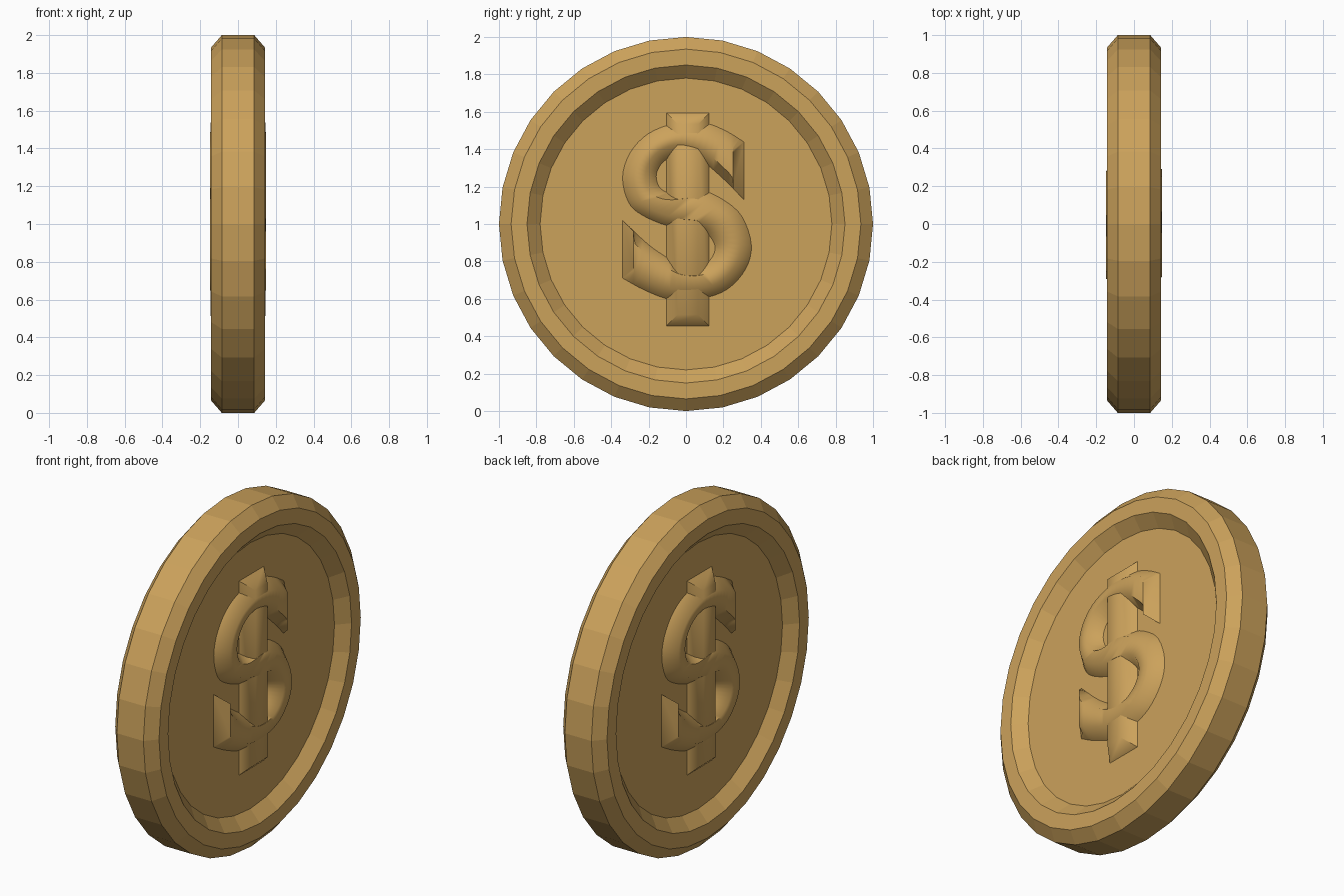
import bpy, bmesh, math
from mathutils import Vector

cube = bpy.data.objects.get("Cube")
if cube:
    bpy.data.objects.remove(cube)

FLOOR, CREST, INSET = 0.08, 0.147, 0.06

gold = bpy.data.materials.new("gold")
gold.use_nodes = True
GOLD = (0.6, 0.36, 0.105, 1)
gold.diffuse_color = GOLD
gold.node_tree.nodes["Principled BSDF"].inputs["Base Color"].default_value = GOLD


def finish(name, bm, smooth=False):
    bmesh.ops.recalc_face_normals(bm, faces=bm.faces)
    mesh = bpy.data.meshes.new(name)
    bm.to_mesh(mesh)
    bm.free()
    mesh.materials.append(gold)
    obj = bpy.data.objects.new(name, mesh)
    bpy.context.collection.objects.link(obj)
    if smooth:
        bpy.ops.object.select_all(action='DESELECT')
        obj.select_set(True)
        bpy.context.view_layer.objects.active = obj
        bpy.ops.object.shade_smooth_by_angle(angle=math.radians(55))
    return obj


def loft(bm, rings):
    """Bridge closed rings of points and cap both ends."""
    rows = [[bm.verts.new(p) for p in ring] for ring in rings]
    for a, b in zip(rows, rows[1:]):
        for i in range(len(a)):
            j = (i + 1) % len(a)
            bm.faces.new((a[i], a[j], b[j], b[i]))
    bm.faces.new(rows[0])
    bm.faces.new(rows[-1])


def catmull(points, steps):
    """Smooth path through the given points."""
    pts = [Vector(p) for p in points]
    pts = [2 * pts[0] - pts[1]] + pts + [2 * pts[-1] - pts[-2]]
    out = []
    for a, b, c, d in zip(pts, pts[1:], pts[2:], pts[3:]):
        for k in range(steps):
            t = k / steps
            out.append(0.5 * (2 * b + (c - a) * t + (2 * a - 5 * b + 4 * c - d) * t ** 2
                              + (3 * b - a - 3 * c + d) * t ** 3))
    return out + [pts[-2]]


# Coin body: lathe around x, with a raised rim and a recessed face each side
half = [(FLOOR, 0.78), (0.142, 0.85), (0.142, 0.935), (0.086, 1.0)]
profile = half + [(-x, r) for x, r in reversed(half)]
SIDES = 32
bm = bmesh.new()
loft(bm, [[(x, r * math.sin(math.tau * i / SIDES), 1 + r * math.cos(math.tau * i / SIDES))
           for i in range(SIDES)] for x, r in profile])
finish("coin_body", bm)

# Both edges of the curved relief ribbon, as (y, z) pairs from top end to bottom end
edge_a = [(.31, 1.44), (.21, 1.5), (.1, 1.54), (-.05, 1.54), (-.2, 1.485), (-.3, 1.38),
          (-.34, 1.25), (-.31, 1.12), (-.24, 1.05), (-.1, .99), (.03, .975), (.11, .95),
          (.155, .88), (.13, .81), (.06, .77), (-.03, .775), (-.1, .82), (-.2, .89),
          (-.34, 1.02)]
edge_b = [(.31, 1.13), (.2, 1.24), (.09, 1.33), (-.03, 1.365), (-.11, 1.34), (-.15, 1.29),
          (-.157, 1.24), (-.13, 1.185), (-.05, 1.16), (.08, 1.18), (.2, 1.13), (.3, 1.04),
          (.35, .89), (.32, .76), (.22, .65), (.08, .6), (-.08, .595), (-.22, .645),
          (-.34, .71)]
ribbon_edges = list(zip(catmull(edge_a, 4), catmull(edge_b, 4)))


def relief(side, label):
    # Curved ribbon with chamfered sides and ends
    rings = []
    for i, (a, b) in enumerate(ribbon_edges):
        inward = (b - a).normalized() * INSET
        ca, cb = a + inward, b - inward
        for c in (ca, cb):
            if i < len(ribbon_edges) / 2:
                c.x = min(c.x, 0.31 - INSET)
            else:
                c.x = max(c.x, INSET - 0.34)
        rings.append([(side * h, side * p.x, p.y) for p, h in
                      ((a, FLOOR - .001), (ca, CREST), (cb, CREST), (b, FLOOR - .001))])
    bm = bmesh.new()
    loft(bm, rings)
    finish(label + "_relief_ribbon", bm, True)

    # Upright bar with chamfered edges
    rings = []
    for h, d in ((FLOOR - .001, 0), (CREST - .001, INSET)):
        y0, y1, z0, z1 = -.105 + d, .125 - d, .455 + d, 1.595 - d
        rings.append([(side * h, side * y, z) for y, z in
                      ((y0, z0), (y1, z0), (y1, z1), (y0, z1))])
    bm = bmesh.new()
    loft(bm, rings)
    finish(label + "_relief_bar", bm, True)


# The same relief on both faces, turned half way round
relief(1, "left")
relief(-1, "right")
